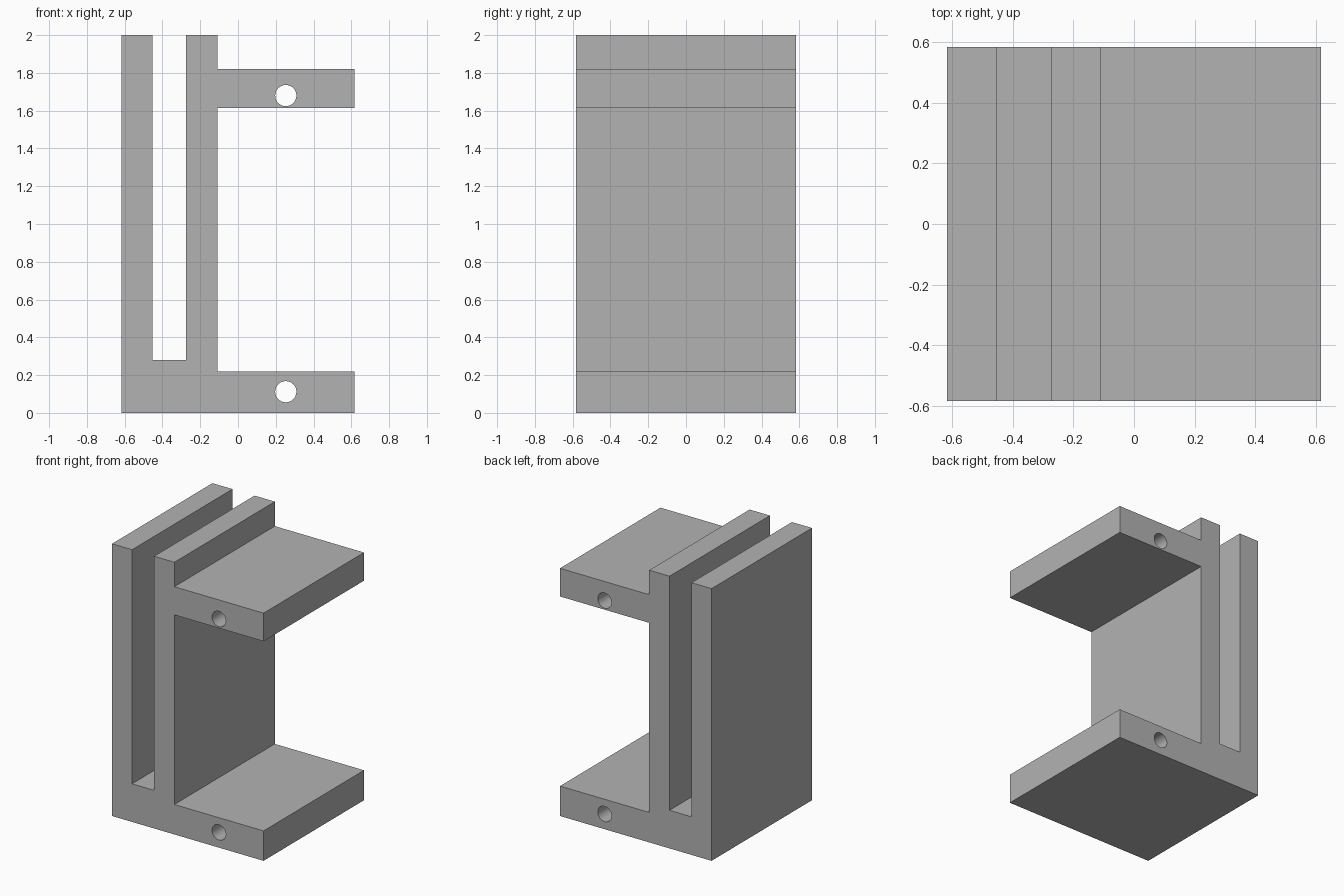
import bpy
import bmesh
import math
from mathutils import Vector

cube = bpy.data.objects.get("Cube")
if cube:
    bpy.data.objects.remove(cube, do_unlink=True)

HALF_DEPTH = 0.583
LEFT, RIGHT, TOP = -0.616, 0.616, 2.0
SLOT_LEFT, SLOT_RIGHT, SLOT_FLOOR = -0.453, -0.274, 0.28
WALL = -0.109                        # outer face of the inner wall
BASE_TOP, ARM_BOTTOM, ARM_TOP = 0.22, 1.613, 1.82
HOLE_X, HOLE_RADIUS = 0.253, 0.056
HOLE_HEIGHTS = (0.112, 1.68)

grey = bpy.data.materials.new("plain grey")
colour = (0.45, 0.45, 0.45, 1)
grey.diffuse_color = colour
grey.use_nodes = True
grey.node_tree.nodes["Principled BSDF"].inputs["Base Color"].default_value = colour


def extrude_profile(name, points):
    """Closed x-z outline extruded through the full depth."""
    bm = bmesh.new()
    face = bm.faces.new([bm.verts.new((x, -HALF_DEPTH, z)) for x, z in points])
    ext = bmesh.ops.extrude_face_region(bm, geom=[face])
    verts = [v for v in ext["geom"] if isinstance(v, bmesh.types.BMVert)]
    bmesh.ops.translate(bm, verts=verts, vec=Vector((0, 2 * HALF_DEPTH, 0)))
    bmesh.ops.recalc_face_normals(bm, faces=bm.faces)
    mesh = bpy.data.meshes.new(name)
    bm.to_mesh(mesh)
    bm.free()
    obj = bpy.data.objects.new(name, mesh)
    bpy.context.collection.objects.link(obj)
    mesh.materials.append(grey)
    return obj


# Slotted upright with a base and an upper arm
bracket = extrude_profile("slotted_bracket", [
    (LEFT, 0), (RIGHT, 0), (RIGHT, BASE_TOP), (WALL, BASE_TOP),
    (WALL, ARM_BOTTOM), (RIGHT, ARM_BOTTOM), (RIGHT, ARM_TOP), (WALL, ARM_TOP),
    (WALL, TOP), (SLOT_RIGHT, TOP), (SLOT_RIGHT, SLOT_FLOOR),
    (SLOT_LEFT, SLOT_FLOOR), (SLOT_LEFT, TOP), (LEFT, TOP)])

# Round holes running front to back through base and arm
for height in HOLE_HEIGHTS:
    bpy.ops.mesh.primitive_cylinder_add(
        vertices=48, radius=HOLE_RADIUS, depth=HALF_DEPTH * 3,
        location=(HOLE_X, 0, height), rotation=(math.pi / 2, 0, 0))
    cutter = bpy.context.object
    cutter.name = "hole_cutter"
    cutter.hide_render = True
    cutter.data.materials.append(grey)
    bpy.context.view_layer.objects.active = bracket
    cut = bracket.modifiers.new("hole", "BOOLEAN")
    cut.operation = "DIFFERENCE"
    cut.solver = "EXACT"
    cut.object = cutter
    bpy.ops.object.modifier_apply(modifier=cut.name)
    bpy.data.objects.remove(cutter, do_unlink=True)

# Smooth hole walls, crisp edges elsewhere
bpy.ops.object.select_all(action="DESELECT")
bracket.select_set(True)
bpy.context.view_layer.objects.active = bracket
bpy.ops.object.shade_smooth_by_angle(angle=math.radians(30))
